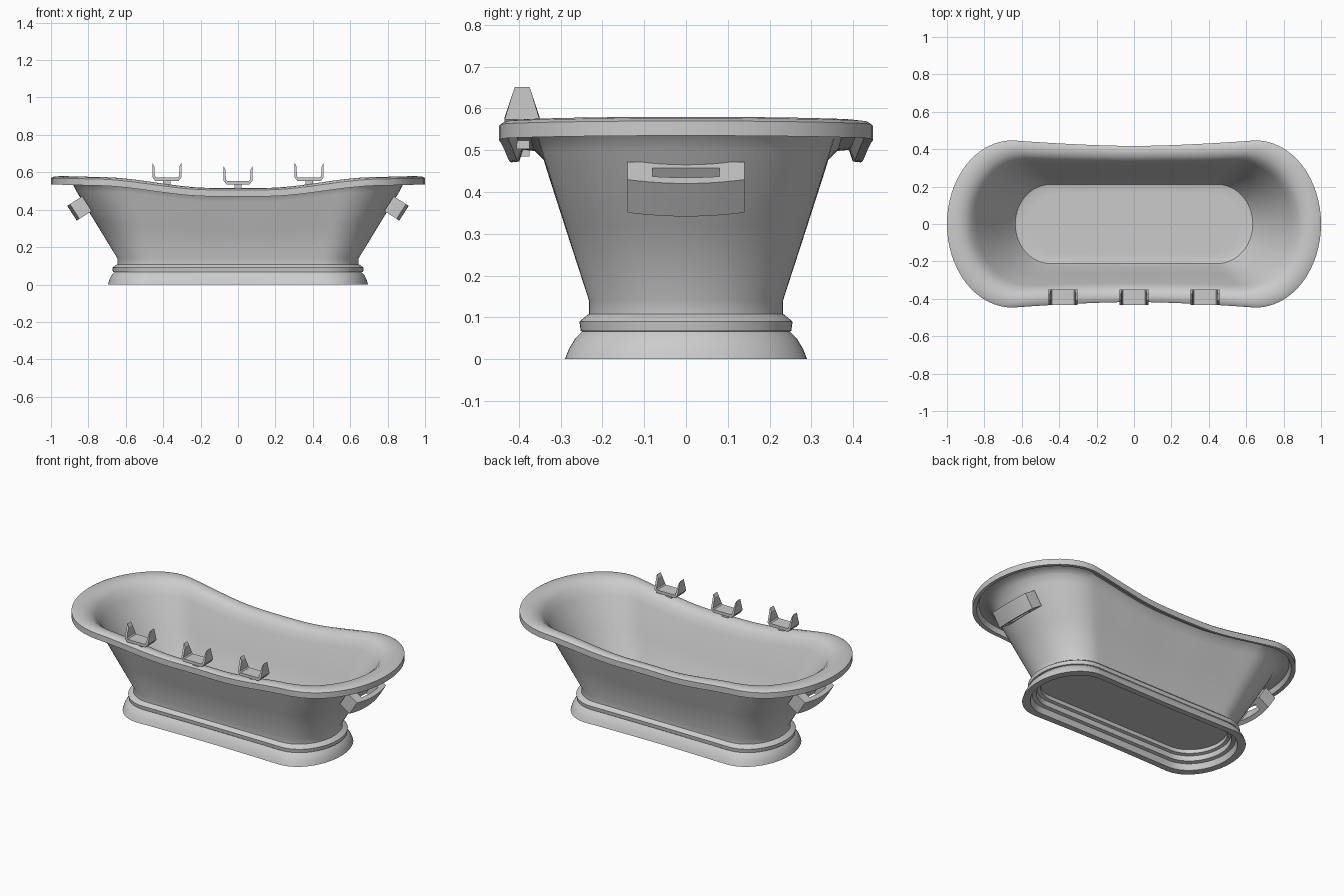
import bpy, bmesh, math
from mathutils import Vector

if "Cube" in bpy.data.objects:
    bpy.data.objects.remove(bpy.data.objects["Cube"], do_unlink=True)

GREY = (0.6, 0.6, 0.6, 1)
enamel = bpy.data.materials.new("light grey enamel")
enamel.use_nodes = True
enamel.diffuse_color = GREY
enamel.node_tree.nodes["Principled BSDF"].inputs["Base Color"].default_value = GREY


def loft(name, rings, cyclic=False, smooth=35):
    """Skin a list of equal closed rings, capping the ends unless cyclic."""
    bm = bmesh.new()
    rows = [[bm.verts.new(p) for p in ring] for ring in rings]
    n = len(rows[0])
    pairs = list(zip(rows, rows[1:]))
    if cyclic:
        pairs.append((rows[-1], rows[0]))
    else:
        bm.faces.new(rows[0])
        bm.faces.new(rows[-1])
    for lo, hi in pairs:
        for i in range(n):
            j = (i + 1) % n
            bm.faces.new((lo[i], lo[j], hi[j], hi[i]))
    bmesh.ops.recalc_face_normals(bm, faces=bm.faces)
    mesh = bpy.data.meshes.new(name)
    bm.to_mesh(mesh)
    bm.free()
    mesh.materials.append(enamel)
    obj = bpy.data.objects.new(name, mesh)
    bpy.context.collection.objects.link(obj)
    if smooth:
        bpy.ops.object.select_all(action="DESELECT")
        obj.select_set(True)
        bpy.context.view_layer.objects.active = obj
        bpy.ops.object.shade_smooth_by_angle(angle=math.radians(smooth))
    return obj


def outline(a, b):
    """Oval with long, slightly waisted sides: half length a, half width b."""
    s = 0.45 + 0.2 * (a - 0.645) / 0.355
    pinch = 0.03 * min(max((b - 0.232) / 0.215, 0), 1)
    quarter = []
    for i in range(16):
        t = math.pi / 2 * i / 16
        quarter.append((s + (a - s) * math.cos(t), b * math.sin(t)))
    for i in range(13):
        f = 1 - i / 12
        quarter.append((s * f, b - pinch * (1 - f ** 1.6)))
    half = quarter + [(-x, y) for x, y in quarter[-2::-1]]
    return half + [(x, -y) for x, y in half[-2:0:-1]]


def sag(x):
    """How far the rim dips below its ends at a given x."""
    t = min(max((abs(x) - 0.15) / 0.6, 0), 1)
    return 0.05 * (1 - t * t * (3 - 2 * t)) + 0.014 * (1 - x * x)


RIM = outline(1, 0.447)


def ring(a, b, z):
    k = min(max((z - 0.15) / 0.38, 0), 1)
    return [Vector((x, y, z - k * sag(r[0])))
            for (x, y), r in zip(outline(a, b), RIM)]


# Tub: outside wall, rolled rim with hanging lip, inside wall, floor
tub_profile = [
    (0.645, 0.232, 0.10), (0.645, 0.232, 0.14), (0.755, 0.288, 0.32),
    (0.865, 0.343, 0.50), (0.885, 0.355, 0.54), (0.92, 0.38, 0.562),
    (0.967, 0.415, 0.565), (0.978, 0.426, 0.537),
    (1.0, 0.447, 0.535), (1.0, 0.447, 0.57), (0.985, 0.437, 0.577),
    (0.945, 0.41, 0.58), (0.905, 0.377, 0.572), (0.87, 0.348, 0.545),
    (0.842, 0.328, 0.50), (0.74, 0.27, 0.33), (0.65, 0.222, 0.175),
    (0.635, 0.212, 0.155), (0.615, 0.198, 0.15), (0.57, 0.16, 0.15),
]
loft("tub", [ring(*p) for p in tub_profile])

# Plinth: flared foot with a moulding, hollow underneath
plinth_profile = [
    (0.64, 0.228, 0.11), (0.65, 0.236, 0.106), (0.672, 0.255, 0.09),
    (0.669, 0.252, 0.068), (0.661, 0.249, 0.066), (0.676, 0.265, 0.05),
    (0.688, 0.28, 0.025), (0.695, 0.29, 0.0), (0.655, 0.25, 0.0),
    (0.645, 0.24, 0.035), (0.625, 0.22, 0.04), (0.622, 0.217, 0.07),
    (0.605, 0.20, 0.075), (0.605, 0.20, 0.098),
]
loft("plinth", [ring(*p) for p in plinth_profile])


# End handles: bowed grips with a slot between grip and wall
def bowed_loop(half, near, far, bow):
    arc = [(half * (1 - i / 5), far + bow * (1 - (1 - i / 5) ** 2))
           for i in range(11)]
    return [(-half, near), (half, near)] + arc


def handle(name, side):
    along = Vector((0.54 * side, 0, 0.84))
    out = Vector((0.84 * side, 0, -0.54))
    centre = Vector((0.816 * side, 0, 0.427))

    def place(loop, d):
        return [centre + along * d + out * n + Vector((0, y, 0)) for y, n in loop]

    outer = bowed_loop(0.14, -0.01, 0.068, 0.017)
    inner = bowed_loop(0.08, 0.016, 0.054, 0.005)
    loft(name, [place(outer, -0.047), place(outer, 0.047),
                place(inner, 0.047), place(inner, -0.047)], cyclic=True)


handle("left_handle", 1)
handle("right_handle", -1)


# Cradles along the front rim: tapering prongs on a short post
def cradle(name, x, z):
    half = [  # outer x, outer z, inner x, inner z, half depth
        (0.078, 0.098, 0.068, 0.08, 0.018),
        (0.077, 0.02, 0.064, 0.025, 0.042),
        (0.062, 0.0, 0.058, 0.018, 0.042),
    ]
    left = [(-ox, oz, -ix, iz, d) for ox, oz, ix, iz, d in half]
    rings = []
    for ox, oz, ix, iz, d in left + half[::-1]:
        rings.append([Vector((x + px, -0.392 + py, z + pz)) for px, py, pz in
                      ((ox, -d, oz), (ox, d, oz), (ix, d, iz), (ix, -d, iz))])
    loft(name, rings, smooth=0)
    post = [[Vector((x + sx * 0.02, -0.39 + sy * 0.015, h))
             for sx, sy in ((-1, -1), (1, -1), (1, 1), (-1, 1))]
            for h in (z - 0.05, z + 0.005)]
    loft(name + "_post", post, smooth=0)


for label, x, z in (("right", -0.38, 0.553), ("middle", 0, 0.535), ("left", 0.38, 0.553)):
    cradle(label + "_cradle", x, z)
